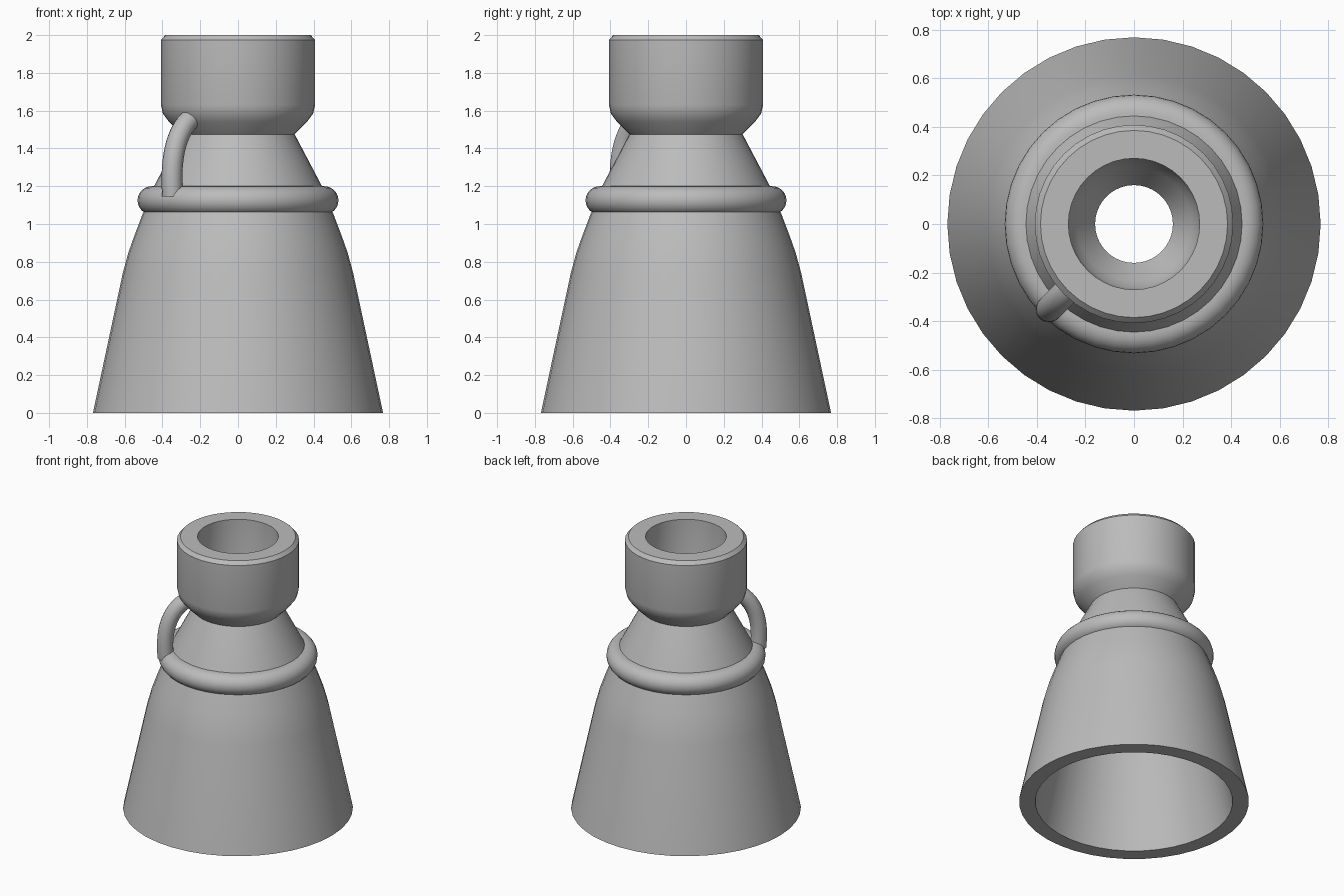
import bpy, bmesh, math
from mathutils import Vector

SEGMENTS = 40

cube = bpy.data.objects.get("Cube")
if cube:
    bpy.data.objects.remove(cube, do_unlink=True)

grey = bpy.data.materials.new("plain grey")
grey.use_nodes = True
colour = (0.5, 0.5, 0.5, 1)
grey.diffuse_color = colour
grey.node_tree.nodes["Principled BSDF"].inputs["Base Color"].default_value = colour


def finish(name, bm):
    bmesh.ops.recalc_face_normals(bm, faces=bm.faces[:])
    mesh = bpy.data.meshes.new(name)
    bm.to_mesh(mesh)
    bm.free()
    mesh.materials.append(grey)
    obj = bpy.data.objects.new(name, mesh)
    bpy.context.collection.objects.link(obj)
    bpy.ops.object.select_all(action='DESELECT')
    obj.select_set(True)
    bpy.context.view_layer.objects.active = obj
    bpy.ops.object.shade_smooth_by_angle(angle=math.radians(32))
    return obj


def bridge(bm, rings, closed=False):
    """Join equal rings of vertices with quads."""
    pairs = list(zip(rings, rings[1:]))
    if closed:
        pairs.append((rings[-1], rings[0]))
    for a, b in pairs:
        n = len(a)
        for i in range(n):
            j = (i + 1) % n
            bm.faces.new((a[i], a[j], b[j], b[i]))


def lathe(name, profile, closed=False):
    bm = bmesh.new()
    rings = []
    for r, z in profile:
        angles = [math.tau * i / SEGMENTS for i in range(SEGMENTS)]
        rings.append([bm.verts.new((r * math.cos(a), r * math.sin(a), z)) for a in angles])
    bridge(bm, rings, closed)
    return finish(name, bm)


# Flared hollow body, from the neck down the outside and back up the inside
outer = [(0.30, 1.475), (0.45, 1.19), (0.51, 1.04), (0.548, 0.94),
         (0.58, 0.85), (0.61, 0.74), (0.768, 0)]
inner = [(0.66, 0), (0.505, 0.72), (0.475, 0.83), (0.41, 1.0),
         (0.35, 1.15), (0.16, 1.47)]
lathe("bell_body", outer + inner)

# Cup on the neck, with a chamfered rim and a rounded hollow
cup_outer = [(0.30, 1.475), (0.365, 1.54), (0.398, 1.585), (0.408, 1.63),
             (0.408, 1.975), (0.385, 2.0)]
cup_inner = [(0.27, 2.0), (0.27, 1.68), (0.262, 1.64), (0.235, 1.59), (0.16, 1.47)]
lathe("top_cup", cup_outer + cup_inner)

# Rounded collar around the shoulder
collar = [(0.41, 1.2)]
for i in range(13):
    a = math.pi * (0.5 - i / 12)
    collar.append((0.457 + 0.075 * math.cos(a), 1.125 + 0.075 * math.sin(a)))
collar.append((0.44, 1.05))
lathe("collar_ring", collar, closed=True)

# Small curved handle between cup and collar, on the front right
p = [Vector(v) for v in ((0.29, 1.585), (0.47, 1.53), (0.51, 1.34), (0.49, 1.15))]
side = Vector((0.7071, -0.7071, 0))
out = Vector((-0.7071, -0.7071, 0))
up = Vector((0, 0, 1))
bm = bmesh.new()
rings = []
steps, sides = 14, 16
for s in range(steps + 1):
    t = s / steps
    u = 1 - t
    c = u**3 * p[0] + 3 * u * u * t * p[1] + 3 * u * t * t * p[2] + t**3 * p[3]
    d = (u * u * (p[1] - p[0]) + 2 * u * t * (p[2] - p[1]) + t * t * (p[3] - p[2])).normalized()
    centre = out * c.x + up * c.y
    normal = out * -d.y + up * d.x
    angles = [math.tau * i / sides for i in range(sides)]
    rings.append([bm.verts.new(centre + 0.055 * (normal * math.cos(a) + side * math.sin(a)))
                  for a in angles])
bridge(bm, rings)
bm.faces.new(rings[0])
bm.faces.new(rings[-1])
finish("handle", bm)
